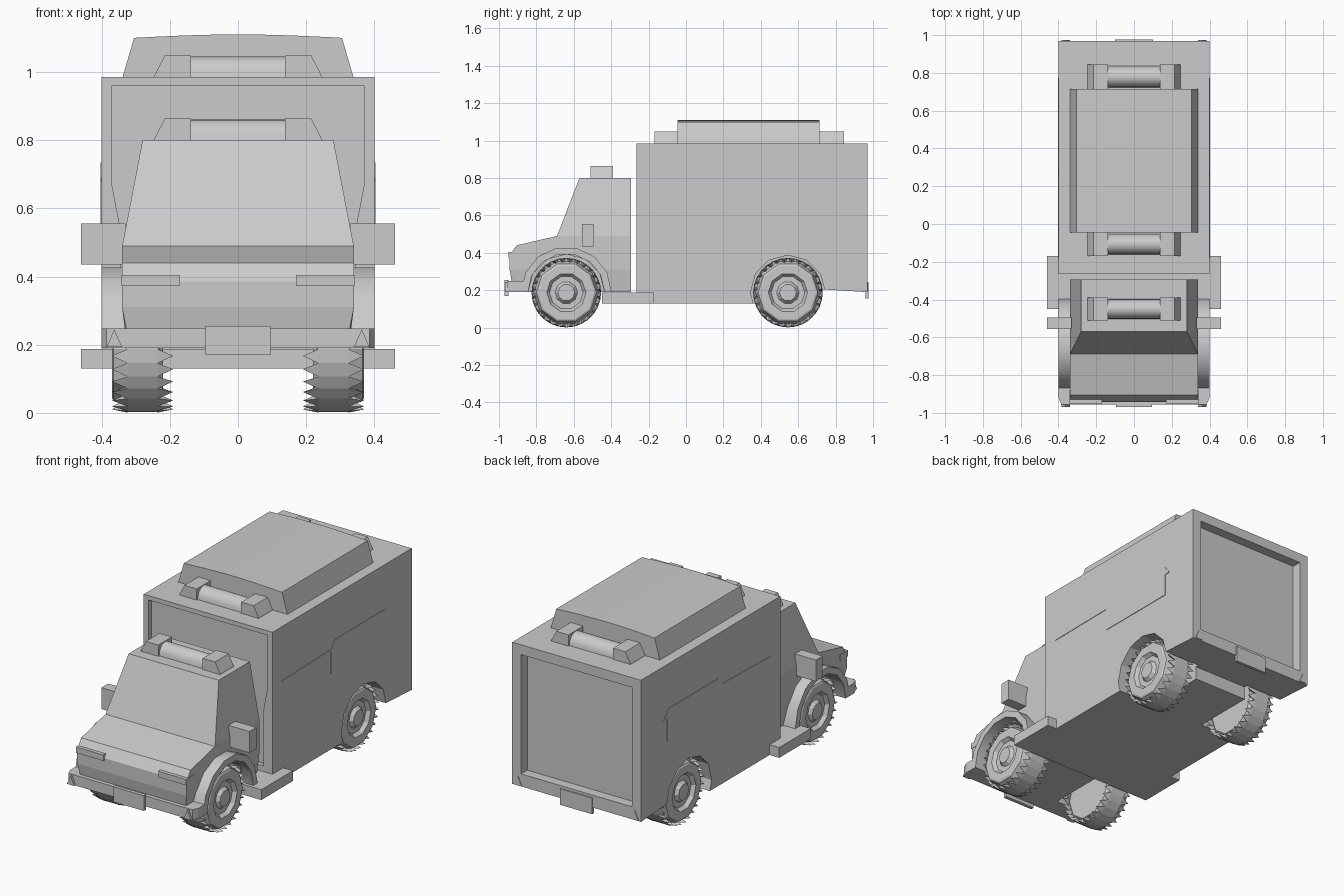
import bpy, bmesh, math
from mathutils import Vector

if "Cube" in bpy.data.objects:
    bpy.data.objects.remove(bpy.data.objects["Cube"])

WHEEL_R, FRONT_Y, REAR_Y = 0.187, -0.64, 0.545


def make(name, bm, smooth=None):
    bmesh.ops.recalc_face_normals(bm, faces=bm.faces)
    me = bpy.data.meshes.new(name)
    bm.to_mesh(me)
    bm.free()
    ob = bpy.data.objects.new(name, me)
    bpy.context.collection.objects.link(ob)
    if smooth:
        bpy.ops.object.select_all(action='DESELECT')
        bpy.context.view_layer.objects.active = ob
        ob.select_set(True)
        bpy.ops.object.shade_smooth_by_angle(angle=math.radians(smooth))
    return ob


def box(name, x0, x1, y0, y1, z0, z1):
    bm = bmesh.new()
    bmesh.ops.create_cube(bm, size=1)
    for v in bm.verts:
        v.co = ((x0 + x1) / 2 + v.co.x * (x1 - x0), (y0 + y1) / 2 + v.co.y * (y1 - y0),
                (z0 + z1) / 2 + v.co.z * (z1 - z0))
    return make(name, bm)


def prism(name, pts, axis, a, b, smooth=None):
    """Extrude a 2D outline along one axis between a and b."""
    def place(p, t):
        c = list(p)
        c.insert(axis, t)
        return c
    bm = bmesh.new()
    lo = [bm.verts.new(place(p, a)) for p in pts]
    hi = [bm.verts.new(place(p, b)) for p in pts]
    bm.faces.new(lo)
    bm.faces.new(hi)
    for i in range(len(pts)):
        j = (i + 1) % len(pts)
        bm.faces.new((lo[i], lo[j], hi[j], hi[i]))
    return make(name, bm, smooth)


def hull(name, pts):
    """Symmetric convex body from (half width, y, z) points."""
    bm = bmesh.new()
    for w, y, z in pts:
        bm.verts.new((w, y, z))
        bm.verts.new((-w, y, z))
    bmesh.ops.convex_hull(bm, input=bm.verts)
    bmesh.ops.dissolve_limit(bm, angle_limit=0.02, verts=bm.verts, edges=bm.edges)
    return make(name, bm)


def cut(ob, cutter):
    cutter.hide_render = True
    m = ob.modifiers.new("cut", 'BOOLEAN')
    m.operation, m.solver, m.object = 'DIFFERENCE', 'EXACT', cutter
    bpy.context.view_layer.objects.active = ob
    bpy.ops.object.modifier_apply(modifier=m.name)
    bpy.data.objects.remove(cutter)


def circle(y, z, r, n, a0=0.0, a1=2 * math.pi, closed=True):
    k = n if closed else n - 1
    return [(y + r * math.cos(a0 + (a1 - a0) * i / k), z + r * math.sin(a0 + (a1 - a0) * i / k))
            for i in range(n)]


# Rear cargo body with wheel wells, recessed front panel and rear door
body = prism("cargo_body", [(-0.265, 0.13), (0.72, 0.13), (0.72, 0.205), (0.97, 0.19),
                            (0.97, 0.985), (-0.265, 0.985)], 0, -0.4, 0.4)
for s in (-1, 1):
    cut(body, prism("well", circle(REAR_Y, 0.187, 0.2, 12), 0, *sorted((s * 0.17, s * 0.5))))
cut(body, box("door_recess", -0.345, 0.345, 0.915, 1.1, 0.26, 0.93))
cut(body, prism("front_recess", [(-0.37, 0.96), (-0.37, 0.67), (-0.345, 0.54), (-0.345, 0.22),
                                 (0.345, 0.22), (0.345, 0.54), (0.37, 0.67), (0.37, 0.96)],
                1, -0.4, -0.24))

# Cab: hood and doors below, tapered cabin above
cab = hull("cab_lower", [(0.34, -0.295, 0.49), (0.34, -0.69, 0.49), (0.34, -0.906, 0.44),
                         (0.34, -0.943, 0.385), (0.34, -0.943, 0.31), (0.34, -0.295, 0.31),
                         (0.325, -0.93, 0.235), (0.325, -0.89, 0.19), (0.325, -0.295, 0.19)])
for s in (-1, 1):
    cut(cab, prism("well", circle(FRONT_Y, 0.187, 0.205, 12), 0, *sorted((s * 0.17, s * 0.5))))
hull("cabin", [(0.34, -0.69, 0.488), (0.34, -0.295, 0.488), (0.28, -0.57, 0.80), (0.28, -0.295, 0.80)])

# Side step and floor under the cab
box("side_step", -0.46, 0.46, -0.45, -0.17, 0.13, 0.188)

# Bumpers and plates
prism("front_bumper", [(-0.4, -0.86), (-0.4, -0.92), (-0.385, -0.955), (0.385, -0.955),
                       (0.4, -0.92), (0.4, -0.86)], 2, 0.19, 0.248)
box("front_plate", -0.095, 0.095, -0.97, -0.95, 0.17, 0.255)
box("rear_plate", -0.1, 0.1, 0.96, 0.976, 0.155, 0.245)

# Parts repeated on both sides
for s in (-1, 1):
    def sx(a, b):
        return sorted((s * a, s * b))
    # fender arch
    arch = circle(FRONT_Y, 0.19, 0.242, 8, 0, math.pi, False) + \
        circle(FRONT_Y, 0.19, 0.205, 8, math.pi, 0, False)
    prism("fender", arch, 0, *sx(0.31, 0.4), smooth=35)
    # mirror, headlight and corner lamps
    box("mirror", *sx(0.33, 0.46), -0.555, -0.495, 0.435, 0.555)
    box("headlight", *sx(0.17, 0.342), -0.95, -0.88, 0.372, 0.405)
    prism("front_lamp", [(s * 0.34, 0.193), (s * 0.385, 0.193), (s * 0.363, 0.245)], 1, -0.968, -0.94)
    prism("rear_lamp", [(s * 0.34, 0.195), (s * 0.385, 0.195), (s * 0.363, 0.245)], 1, 0.95, 0.974)
    # side window with its hood, and trim line
    prism("side_window", [(0.25, 0.555), (0.74, 0.555), (0.74, 0.68), (0.772, 0.68), (0.73, 0.735),
                          (0.285, 0.735), (0.25, 0.69)], 0, *sx(0.39, 0.403))
    prism("side_trim", [(-0.18, 0.678), (0.25, 0.682), (0.25, 0.692), (-0.18, 0.682)],
          0, *sx(0.39, 0.403))

# Roof unit with softly crowned top
crown = [(-0.305 + 0.061 * i, 1.10 + 0.01 * math.sin(math.pi * i / 10)) for i in range(11)]
prism("roof_unit", [(-0.34, 0.98)] + crown + [(0.34, 0.98)], 1, -0.045, 0.715, smooth=30)


def light_bar(yc, z, d):
    """Two angled end caps with a rounded lamp between them."""
    for s in (-1, 1):
        prism("light_bar_end", [(s * 0.138, z - 0.01), (s * 0.25, z - 0.01), (s * 0.245, z + 0.005),
                                (s * 0.215, z + 0.063), (s * 0.138, z + 0.063)], 1, yc - d, yc + d)
    dome = [(yc + (d - 0.008) * math.cos(a), z + 0.06 * math.sin(a))
            for a in [math.pi * i / 10 for i in range(11)]]
    prism("light_bar_lamp", dome, 0, -0.14, 0.14, smooth=40)


light_bar(-0.107, 0.985, 0.062)
light_bar(0.78, 0.985, 0.065)
light_bar(-0.45, 0.80, 0.06)


def wheel(s, y):
    """Faceted tyre and hub turned from a profile, plus wedge-shaped tread teeth."""
    prof = [(-0.06, 0.0), (-0.06, 0.16), (-0.045, 0.175), (0.045, 0.175), (0.085, 0.16), (0.09, 0.15),
            (0.09, 0.105), (0.07, 0.09), (0.07, 0.06), (0.088, 0.045), (0.088, 0.0)]
    n = 10
    bm = bmesh.new()

    def p(x, r, a):
        return bm.verts.new((s * (0.28 + x), y + r * math.cos(a), WHEEL_R + r * math.sin(a)))
    rings = [[p(x, r, 2 * math.pi * i / n) for i in range(n)] for x, r in prof[1:-1]]
    for r0, r1 in zip(rings, rings[1:]):
        for i in range(n):
            bm.faces.new((r0[i], r0[(i + 1) % n], r1[(i + 1) % n], r1[i]))
    bm.faces.new(rings[0])
    bm.faces.new(rings[-1])
    # tread drum with pointed teeth on both edges
    t = 28
    step = 2 * math.pi / t
    drum = [[p(x, 0.185, i * step) for i in range(t)] for x in (-0.045, 0.045)]
    bm.faces.new(drum[0])
    bm.faces.new(drum[1])
    for i in range(t):
        j = (i + 1) % t
        bm.faces.new((drum[0][i], drum[0][j], drum[1][j], drum[1][i]))
        for k, side in ((0, -1), (1, 1)):
            a = i * step
            v = [p(side * 0.044, 0.186, a), p(side * 0.044, 0.186, a + step),
                 p(side * 0.044, 0.155, a + step / 2), p(side * 0.09, 0.178, a + step / 2)]
            for f in ((0, 1, 3), (1, 2, 3), (2, 0, 3), (0, 2, 1)):
                bm.faces.new([v[q] for q in f])
    make("wheel", bm)


for s in (-1, 1):
    for y in (FRONT_Y, REAR_Y):
        wheel(s, y)
